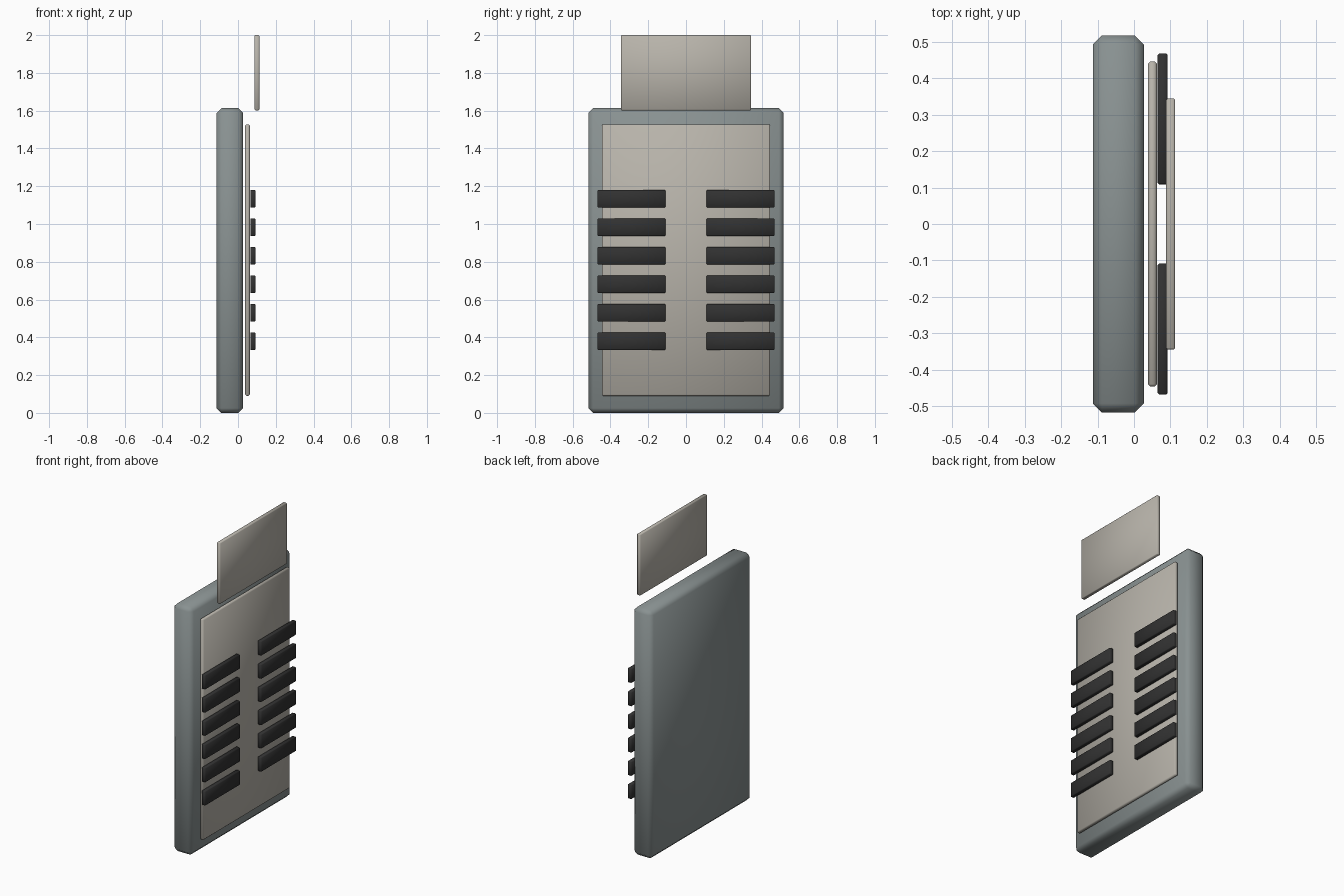
import bpy
import math

if "Cube" in bpy.data.objects:
    bpy.data.objects.remove(bpy.data.objects["Cube"])


def material(name, rgb):
    m = bpy.data.materials.new(name)
    m.diffuse_color = (*rgb, 1.0)
    m.use_nodes = True
    m.node_tree.nodes["Principled BSDF"].inputs["Base Color"].default_value = m.diffuse_color
    return m


housing_grey = material("housing grey", (0.25, 0.285, 0.285))
panel_beige = material("panel beige", (0.48, 0.455, 0.405))
vent_black = material("vent black", (0.031, 0.031, 0.031))


def slab(name, xs, ys, zs, mat, bevel):
    """Chamfered box from its extents, with softened edges."""
    bpy.ops.mesh.primitive_cube_add(
        size=1, location=[(a + b) / 2 for a, b in (xs, ys, zs)])
    ob = bpy.context.object
    ob.name = name
    ob.scale = [b - a for a, b in (xs, ys, zs)]
    bpy.ops.object.transform_apply(location=False, rotation=False, scale=True)
    ob.data.materials.append(mat)
    mod = ob.modifiers.new("chamfer", 'BEVEL')
    mod.width = bevel
    mod.segments = 1
    bpy.ops.object.modifier_apply(modifier=mod.name)
    bpy.ops.object.shade_smooth_by_angle(angle=math.radians(50))
    return ob


# Main body, face panel and raised top plate
slab("housing", (-0.113, 0.027), (-0.517, 0.517), (0.0, 1.613), housing_grey, 0.025)
slab("face_panel", (0.038, 0.063), (-0.446, 0.446), (0.09, 1.528), panel_beige, 0.007)
slab("top_plate", (0.088, 0.113), (-0.344, 0.344), (1.602, 2.0), panel_beige, 0.004)

# Two columns of six slats
for side, label in ((-1, "front"), (1, "back")):
    for row in range(6):
        z = 0.379 + row * 0.151
        ys = sorted((side * 0.109, side * 0.468))
        slab(f"{label}_slat_{row + 1}", (0.065, 0.092), ys,
             (z - 0.047, z + 0.047), vent_black, 0.004)
